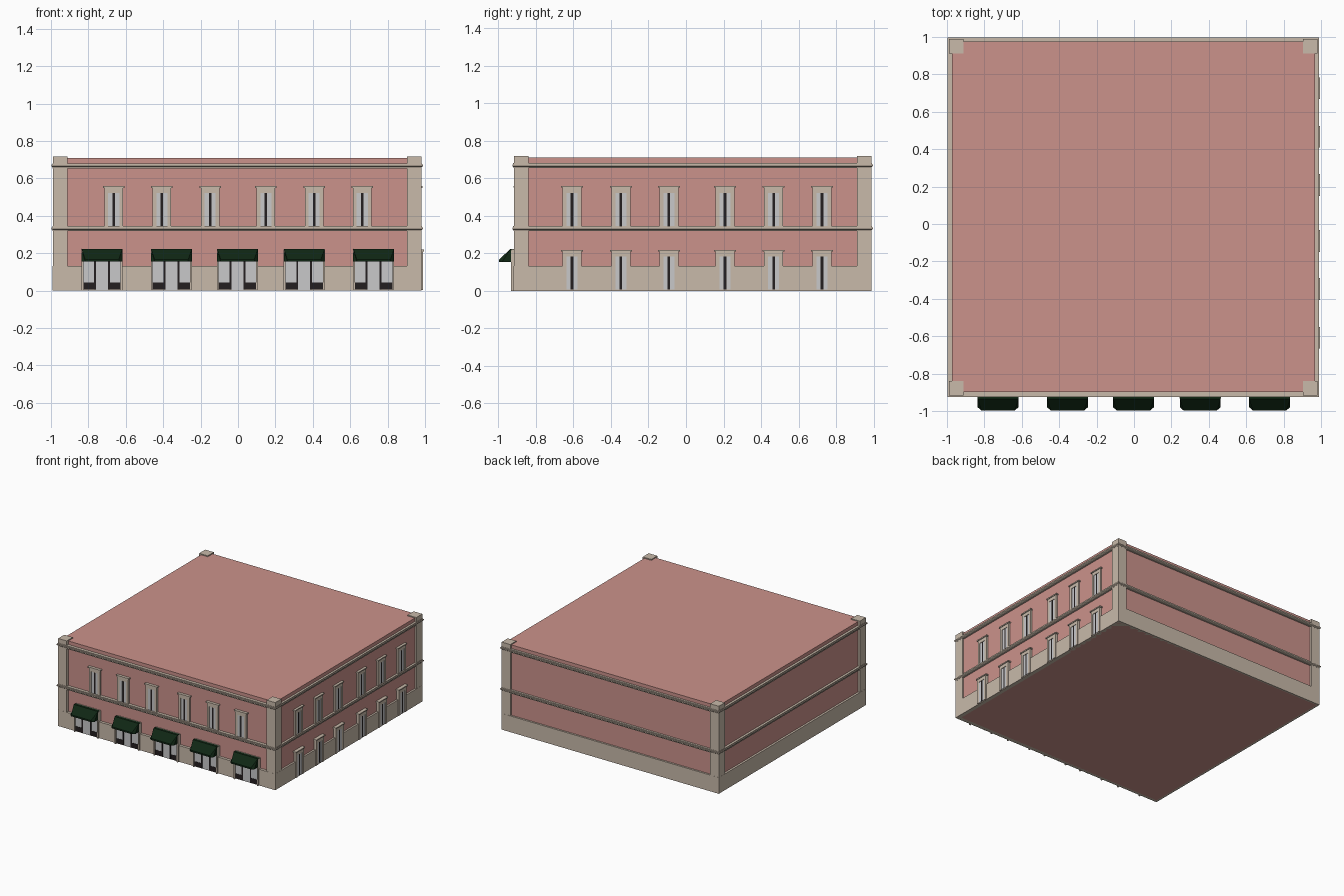
import bpy, bmesh
from mathutils import Vector

if "Cube" in bpy.data.objects:
    bpy.data.objects.remove(bpy.data.objects["Cube"])


def material(name, rgb):
    m = bpy.data.materials.new(name)
    m.diffuse_color = (*rgb, 1)
    m.use_nodes = True
    m.node_tree.nodes["Principled BSDF"].inputs["Base Color"].default_value = m.diffuse_color
    return m


PINK = material("pink_plaster", (0.60, 0.29, 0.26))
STONE = material("beige_stone", (0.58, 0.49, 0.40))
PANE = material("pale_pane", (0.58, 0.58, 0.59))
DARK = material("dark_trim", (0.017, 0.013, 0.014))
GREEN = material("awning_green", (0.005, 0.020, 0.007))

# plaster wall limits and the outer stone limits
WX0, WX1, WY0, WY1 = -0.974, 0.967, -0.897, 0.975
SX0, SX1, SY0, SY1 = -0.990, 0.981, -0.918, 0.989


def finish(name, bm, mat):
    bmesh.ops.recalc_face_normals(bm, faces=bm.faces)
    me = bpy.data.meshes.new(name)
    bm.to_mesh(me)
    bm.free()
    me.materials.append(mat)
    ob = bpy.data.objects.new(name, me)
    bpy.context.collection.objects.link(ob)
    return ob


def boxes(name, items, mat):
    """One object from boxes given as (x0, x1, y0, y1, z0, z1)."""
    bm = bmesh.new()
    for x0, x1, y0, y1, z0, z1 in items:
        vs = bmesh.ops.create_cube(bm, size=1)["verts"]
        for v in vs:
            v.co = Vector(((x0 + x1) / 2 + v.co.x * (x1 - x0),
                           (y0 + y1) / 2 + v.co.y * (y1 - y0),
                           (z0 + z1) / 2 + v.co.z * (z1 - z0)))
    return finish(name, bm, mat)


def band(name, profile, mat):
    """Sweep an (outward offset, z) profile round the building, mitred."""
    bm = bmesh.new()
    rings = []
    for o, z in profile:
        rings.append([bm.verts.new(p) for p in (
            (SX0 - o, SY0 - o, z), (SX1 + o, SY0 - o, z),
            (SX1 + o, SY1 + o, z), (SX0 - o, SY1 + o, z))])
    for a, b in zip(rings, rings[1:] + rings[:1]):
        for i in range(4):
            j = (i + 1) % 4
            bm.faces.new((a[i], a[j], b[j], b[i]))
    return finish(name, bm, mat)


def on_wall(side, u0, u1, d0, d1, z0, z1):
    """Box on a wall; d is measured outward from the stone face."""
    if side == "front":
        return (u0, u1, SY0 - d1, SY0 - d0, z0, z1)
    return (SX1 + d0, SX1 + d1, u0, u1, z0, z1)


# main block, corner piers, plinth and cornices
boxes("plaster_block", [(WX0, WX1, WY0, WY1, 0, 0.71)], PINK)
P = 0.078
boxes("corner_piers", [(x, x + P, y, y + P, 0, 0.718)
                       for x in (SX0, SX1 - P) for y in (SY0, SY1 - P)], STONE)
band("plinth", [(-0.03, 0), (0.001, 0), (0.001, 0.133), (-0.03, 0.133)], STONE)
for label, z in (("middle_cornice", 0.318), ("top_cornice", 0.654)):
    band(label, [(-0.03, z), (0.001, z), (0.001, z + 0.006), (0.008, z + 0.012),
                 (0.008, z + 0.02), (0.003, z + 0.02), (0.003, z + 0.027),
                 (-0.03, z + 0.027)], STONE)


# sash windows: stone surround with cap, pale panes, dark central gap
def windows(name, side, centres, z, base):
    frame, pane, gap = [], [], []
    for c in centres:
        for s in (-1, 1):
            a, b = sorted((c + s * 0.030, c + s * 0.050))
            frame.append(on_wall(side, a, b, -0.03, base + 0.006, z, z + 0.207))
            a, b = sorted((c + s * 0.007, c + s * 0.030))
            pane.append(on_wall(side, a, b, -0.03, base + 0.002, z + 0.004, z + 0.18))
        frame.append(on_wall(side, c - 0.030, c + 0.030, -0.03, base + 0.006,
                             z + 0.18, z + 0.207))
        frame.append(on_wall(side, c - 0.058, c + 0.058, -0.03, base + 0.012,
                             z + 0.207, z + 0.216))
        gap.append(on_wall(side, c - 0.007, c + 0.007, -0.03, base + 0.001,
                           z + 0.004, z + 0.18))
    boxes(name + "_surrounds", frame, STONE)
    boxes(name + "_panes", pane, PANE)
    boxes(name + "_gaps", gap, DARK)


front_u = (-0.664, -0.407, -0.149, 0.149, 0.407, 0.664)
right_u = (-0.608, -0.347, -0.091, 0.208, 0.467, 0.725)
windows("front_upper_windows", "front", front_u, 0.343, -0.010)
windows("right_upper_windows", "right", right_u, 0.343, -0.006)
windows("right_lower_windows", "right", right_u, 0.003, 0.002)

# shopfronts: stone jambs, pale glazing, dark stall boards and mullions
shops = (-0.727, -0.356, -0.003, 0.354, 0.725)
jambs, glass, trim = [], [], []
for c in shops:
    for s in (-1, 1):
        def part(a, b, d, z0, z1):
            lo, hi = sorted((c + s * a, c + s * b))
            return on_wall("front", lo, hi, -0.02, d, z0, z1)
        jambs.append(part(0.100, 0.110, 0.016, 0, 0.215))
        glass.append(part(0.042, 0.100, 0.006, 0.045, 0.2))
        trim.append(part(0.040, 0.100, 0.008, 0.006, 0.045))
        trim.append(part(0.032, 0.042, 0.010, 0.006, 0.2))
    glass.append(on_wall("front", c - 0.032, c + 0.032, -0.02, 0.005, 0.003, 0.2))
    jambs.append(on_wall("front", c - 0.11, c + 0.11, -0.02, 0.012, 0.2, 0.22))
boxes("shop_jambs", jambs, STONE)
boxes("shop_glazing", glass, PANE)
boxes("shop_stall_boards", trim, DARK)

# awnings: sloped wedges with a small valance and canted ends
bm = bmesh.new()
section = [(-0.912, 0.155, 0.109), (-0.980, 0.155, 0.109), (-0.996, 0.155, 0.090),
           (-0.996, 0.168, 0.090), (-0.935, 0.224, 0.109), (-0.912, 0.224, 0.109)]
for c in shops:
    left = [bm.verts.new((c - w, y, z)) for y, z, w in section]
    right = [bm.verts.new((c + w, y, z)) for y, z, w in section]
    bm.faces.new(left)
    bm.faces.new(right)
    for i in range(len(section)):
        j = (i + 1) % len(section)
        bm.faces.new((left[i], left[j], right[j], right[i]))
bmesh.ops.triangulate(bm, faces=[f for f in bm.faces if len(f.verts) > 4])
finish("awnings", bm, GREEN)
